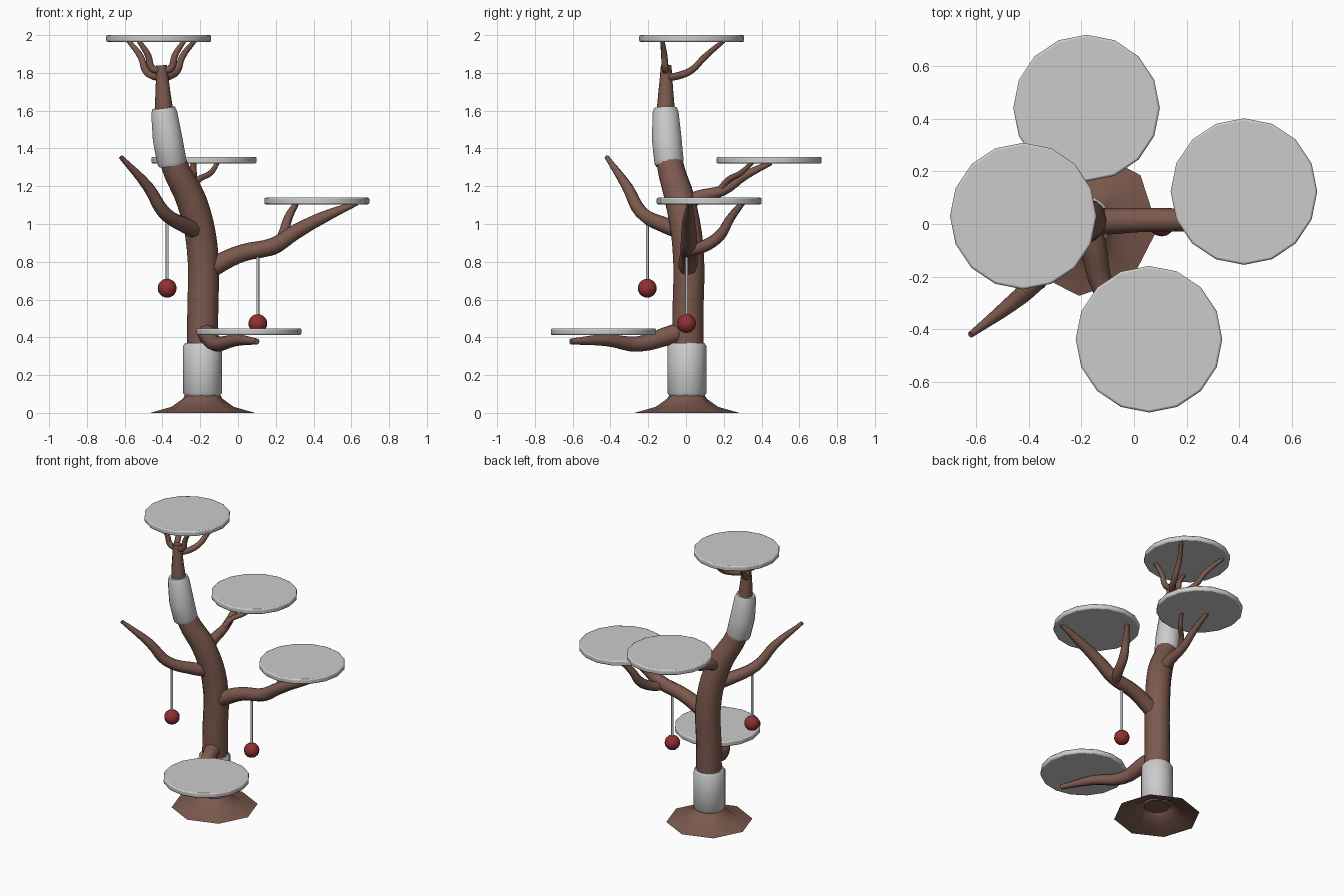
import bpy, bmesh, math

if "Cube" in bpy.data.objects:
    bpy.data.objects.remove(bpy.data.objects["Cube"])


def material(name, rgb):
    m = bpy.data.materials.new(name)
    m.diffuse_color = (*rgb, 1)
    m.use_nodes = True
    m.node_tree.nodes["Principled BSDF"].inputs["Base Color"].default_value = m.diffuse_color
    return m


BARK = material("bark", (0.2, 0.1, 0.075))
RED = material("red", (0.27, 0.03, 0.03))


def smooth(obj, angle=40):
    bpy.ops.object.select_all(action='DESELECT')
    obj.select_set(True)
    bpy.context.view_layer.objects.active = obj
    bpy.ops.object.shade_smooth_by_angle(angle=math.radians(angle))


def tube(name, pts, mat=None, curved=True, sides=8):
    """Tapered round limb through points (x, y, z, radius)."""
    cu = bpy.data.curves.new(name, 'CURVE')
    cu.dimensions = '3D'
    cu.bevel_depth = 1
    cu.bevel_resolution = (sides - 4) // 2
    cu.use_fill_caps = True
    cu.resolution_u = 4
    sp = cu.splines.new('BEZIER' if curved else 'POLY')
    store = sp.bezier_points if curved else sp.points
    store.add(len(pts) - 1)
    for p, (x, y, z, r) in zip(store, pts):
        p.co = (x, y, z) if curved else (x, y, z, 1)
        p.radius = r
        if curved:
            p.handle_left_type = p.handle_right_type = 'AUTO'
    obj = bpy.data.objects.new(name, cu)
    bpy.context.collection.objects.link(obj)
    bpy.ops.object.select_all(action='DESELECT')
    obj.select_set(True)
    bpy.context.view_layer.objects.active = obj
    bpy.ops.object.convert(target='MESH')
    obj = bpy.context.view_layer.objects.active
    if mat:
        obj.data.materials.append(mat)
    smooth(obj, 50)
    return obj


# Flared hollow foot, eight-sided
bm = bmesh.new()
rings = []
for r, z in [(0.278, 0), (0.165, 0.032), (0.105, 0.075), (0.084, 0.11)]:
    rings.append([bm.verts.new((-0.187 + r * math.cos(k * math.pi / 4 - 0.08),
                                0.005 + r * math.sin(k * math.pi / 4 - 0.08), z))
                  for k in range(8)])
for a, b in zip(rings, rings[1:]):
    for k in range(8):
        bm.faces.new((a[k], a[(k + 1) % 8], b[(k + 1) % 8], b[k]))
me = bpy.data.meshes.new("foot")
bm.to_mesh(me)
bm.free()
me.materials.append(BARK)
foot = bpy.data.objects.new("foot", me)
bpy.context.collection.objects.link(foot)
smooth(foot)

# Trunk
tube("trunk", [(-0.187, 0.005, 0.07, 0.085), (-0.187, 0.01, 0.5, 0.082),
               (-0.19, 0.01, 0.88, 0.082), (-0.245, -0.03, 1.12, 0.08),
               (-0.34, -0.085, 1.32, 0.07), (-0.385, -0.105, 1.55, 0.052),
               (-0.405, -0.105, 1.84, 0.028)], BARK, sides=12)

# Scratching sleeves wrapped round the trunk
tube("lower_sleeve", [(-0.188, 0.005, z, r) for z, r in
                      [(0.09, 0.092), (0.105, 0.103), (0.355, 0.103), (0.37, 0.092)]],
     curved=False, sides=16)
tube("upper_sleeve", [(-0.347, -0.088, 1.315, 0.072), (-0.35, -0.09, 1.33, 0.079),
                      (-0.373, -0.102, 1.45, 0.08), (-0.391, -0.108, 1.59, 0.07),
                      (-0.394, -0.109, 1.615, 0.061)], curved=False, sides=16)

# Branches
tube("right_branch", [(-0.187, 0.01, 0.73, 0.05), (-0.1, 0.01, 0.79, 0.05),
                      (0.02, 0.015, 0.845, 0.046), (0.19, 0.015, 0.885, 0.044),
                      (0.3, 0.015, 0.955, 0.04), (0.44, 0.015, 1.03, 0.032),
                      (0.63, 0.02, 1.112, 0.014)], BARK)
tube("right_twig", [(0.17, 0.015, 0.86, 0.03), (0.21, 0.09, 0.88, 0.033),
                    (0.24, 0.18, 0.94, 0.031), (0.265, 0.235, 1.03, 0.024),
                    (0.31, 0.3, 1.112, 0.015)], BARK)
tube("back_branch", [(-0.24, -0.02, 1.1, 0.045), (-0.24, 0.06, 1.14, 0.036),
                     (-0.24, 0.2, 1.18, 0.028), (-0.24, 0.31, 1.255, 0.023),
                     (-0.235, 0.45, 1.325, 0.014)], BARK)
tube("back_twig", [(-0.24, 0.17, 1.17, 0.018), (-0.215, 0.22, 1.23, 0.017),
                   (-0.145, 0.29, 1.27, 0.015), (-0.108, 0.35, 1.325, 0.011)], BARK)
tube("front_branch", [(-0.187, 0.01, 0.43, 0.05), (-0.16, -0.07, 0.415, 0.052),
                      (-0.115, -0.25, 0.365, 0.041), (-0.01, -0.42, 0.385, 0.032),
                      (0.1, -0.61, 0.378, 0.016)], BARK)
tube("left_branch", [(-0.19, 0, 0.95, 0.042), (-0.265, -0.09, 0.985, 0.044),
                     (-0.39, -0.235, 1.06, 0.036), (-0.475, -0.31, 1.195, 0.029),
                     (-0.62, -0.42, 1.355, 0.012)], BARK)

# Four crown twigs, in mirrored pairs
for side, s in (("left", -1), ("right", 1)):
    for end, path in (
        ("front", [(0, -0.105, 1.81, 0.02), (0.05, -0.11, 1.825, 0.019),
                   (0.07, -0.115, 1.89, 0.017), (0.12, -0.125, 1.97, 0.012)]),
        ("back", [(0, -0.105, 1.775, 0.018), (0.05, -0.04, 1.785, 0.02),
                  (0.085, 0.03, 1.815, 0.019), (0.11, 0.1, 1.885, 0.017),
                  (0.175, 0.2, 1.97, 0.012)])):
        tube(f"crown_twig_{end}_{side}",
             [(-0.405 + s * x, y, z, r) for x, y, z, r in path], BARK)

# Round platforms
for name, x, y, z in [("top", -0.42, 0.03, 1.982), ("back", -0.18, 0.44, 1.338),
                      ("right", 0.417, 0.123, 1.122), ("front", 0.057, -0.437, 0.43)]:
    bpy.ops.mesh.primitive_cylinder_add(vertices=16, radius=0.278, depth=0.036,
                                        location=(x, y, z))
    disc = bpy.context.object
    disc.name = name + "_platform"
    bev = disc.modifiers.new("rim", 'BEVEL')
    bev.width, bev.segments, bev.limit_method = 0.008, 2, 'ANGLE'
    bev.angle_limit = math.radians(60)
    smooth(disc)

# Hanging ball toys
for name, x, y, z, top in [("left", -0.375, -0.205, 0.66, 1.04),
                           ("right", 0.105, 0.003, 0.473, 0.86)]:
    bpy.ops.mesh.primitive_uv_sphere_add(segments=16, ring_count=10, radius=0.05,
                                         location=(x, y, z))
    ball = bpy.context.object
    ball.name = name + "_ball"
    ball.data.materials.append(RED)
    smooth(ball, 60)
    tube(name + "_string", [(x, y, z + 0.03, 0.008), (x, y, top, 0.008)], curved=False)
